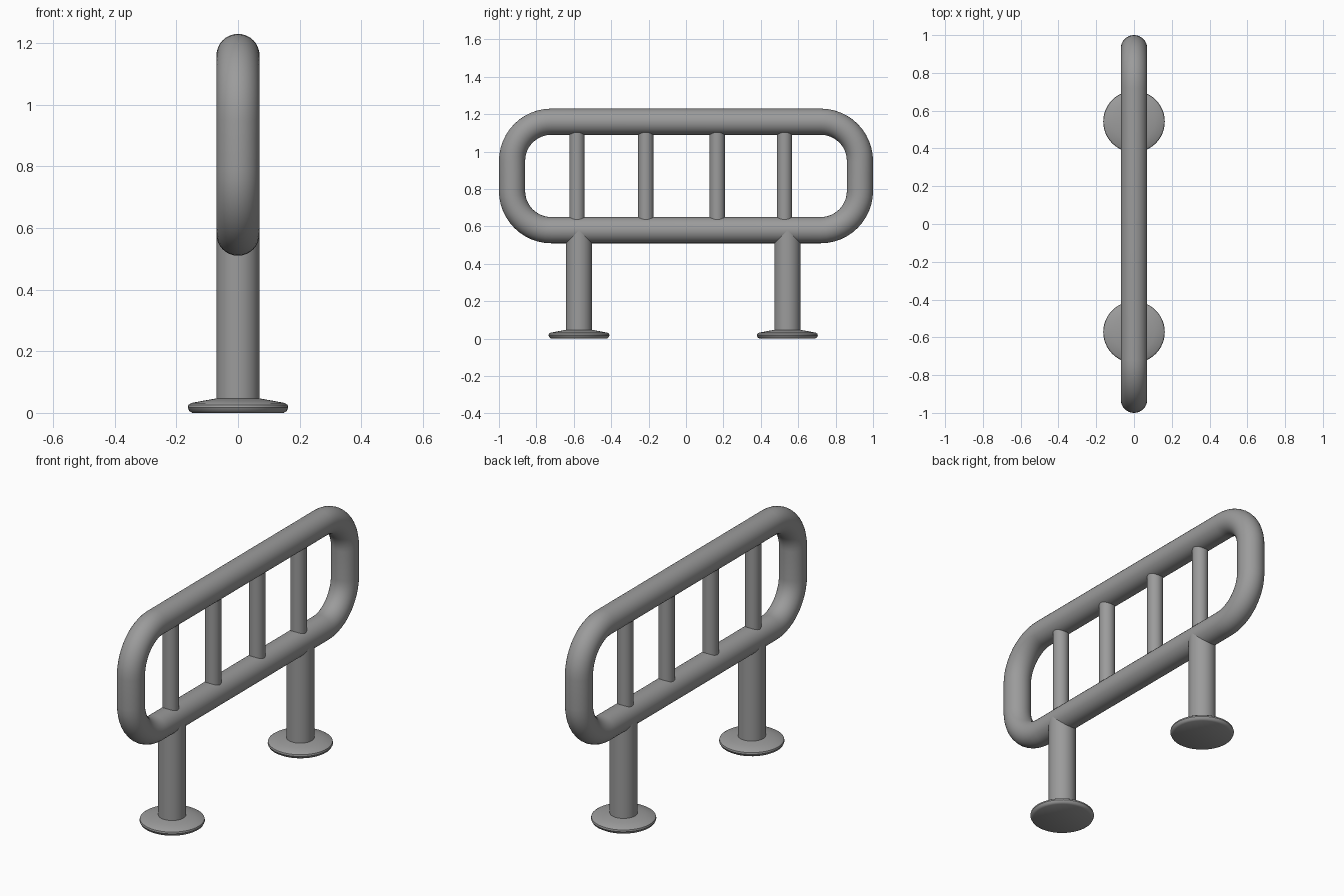
import bpy, math
from mathutils import Vector

if "Cube" in bpy.data.objects:
    bpy.data.objects.remove(bpy.data.objects["Cube"])

TUBE = 0.07               # main tube radius
LOW, HIGH = 0.58, 1.16    # rail centre heights
REACH, BEND = 0.93, 0.21  # half length and corner radius of the tube centre line

steel = bpy.data.materials.new("grey steel")
steel.use_nodes = True
grey = (0.33, 0.33, 0.33, 1)
steel.diffuse_color = grey
steel.node_tree.nodes["Principled BSDF"].inputs["Base Color"].default_value = grey


def finish(obj, name):
    obj.name = name
    obj.data.materials.clear()
    obj.data.materials.append(steel)
    bpy.ops.object.select_all(action="DESELECT")
    obj.select_set(True)
    bpy.context.view_layer.objects.active = obj
    bpy.ops.object.shade_smooth_by_angle(angle=math.radians(35))


def post(name, y, bottom, top, radius):
    bpy.ops.mesh.primitive_cylinder_add(vertices=32, radius=radius, depth=top - bottom,
                                        location=(0, y, (bottom + top) / 2))
    finish(bpy.context.object, name)


def mesh_object(name, verts, faces):
    mesh = bpy.data.meshes.new(name)
    mesh.from_pydata(verts, [], faces)
    mesh.update()
    obj = bpy.data.objects.new(name, mesh)
    bpy.context.collection.objects.link(obj)
    finish(obj, name)


# Closed rounded-rectangle tube, swept ring by ring
def tube_frame(bend_steps=12, sides=32):
    corners = [(1, HIGH - BEND), (-1, HIGH - BEND), (-1, LOW + BEND), (1, LOW + BEND)]
    verts = []
    for quarter, (side, z) in enumerate(corners):
        centre = Vector((0, side * (REACH - BEND), z))
        for i in range(bend_steps + 1):
            a = (quarter + i / bend_steps) * math.pi / 2
            out = Vector((0, math.cos(a), math.sin(a)))
            for s in range(sides):
                t = s * math.tau / sides
                verts.append(centre + out * (BEND + TUBE * math.cos(t))
                             + Vector((TUBE * math.sin(t), 0, 0)))
    rings = len(verts) // sides
    faces = []
    for r in range(rings):
        a, b = r * sides, (r + 1) % rings * sides
        for s in range(sides):
            n = (s + 1) % sides
            faces.append((a + s, a + n, b + n, b + s))
    mesh_object("rail_frame", verts, faces)


# Round floor plate with a rolled edge and a sloping top
def floor_plate(name, y, sides=48):
    profile = [(0.148, 0), (0.158, 0.006), (0.163, 0.017), (0.161, 0.026),
               (0.152, 0.032), (0.11, 0.04), (0.07, 0.047)]
    verts = [(r * math.cos(i * math.tau / sides), y + r * math.sin(i * math.tau / sides), z)
             for r, z in profile for i in range(sides)]
    faces = [(k * sides + i, k * sides + (i + 1) % sides,
              (k + 1) * sides + (i + 1) % sides, (k + 1) * sides + i)
             for k in range(len(profile) - 1) for i in range(sides)]
    faces.append(tuple(reversed(range(sides))))
    faces.append(tuple(range(len(verts) - sides, len(verts))))
    mesh_object(name, verts, faces)


tube_frame()

# Legs with floor plates
for label, y in (("front", -0.572), ("back", 0.542)):
    post(label + "_leg", y, 0.03, LOW, TUBE)
    floor_plate(label + "_floor_plate", y)

# Thin upright bars between the rails
for number, y in enumerate((-0.583, -0.215, 0.167, 0.527), 1):
    post(f"upright_bar_{number}", y, LOW, HIGH, 0.041)
